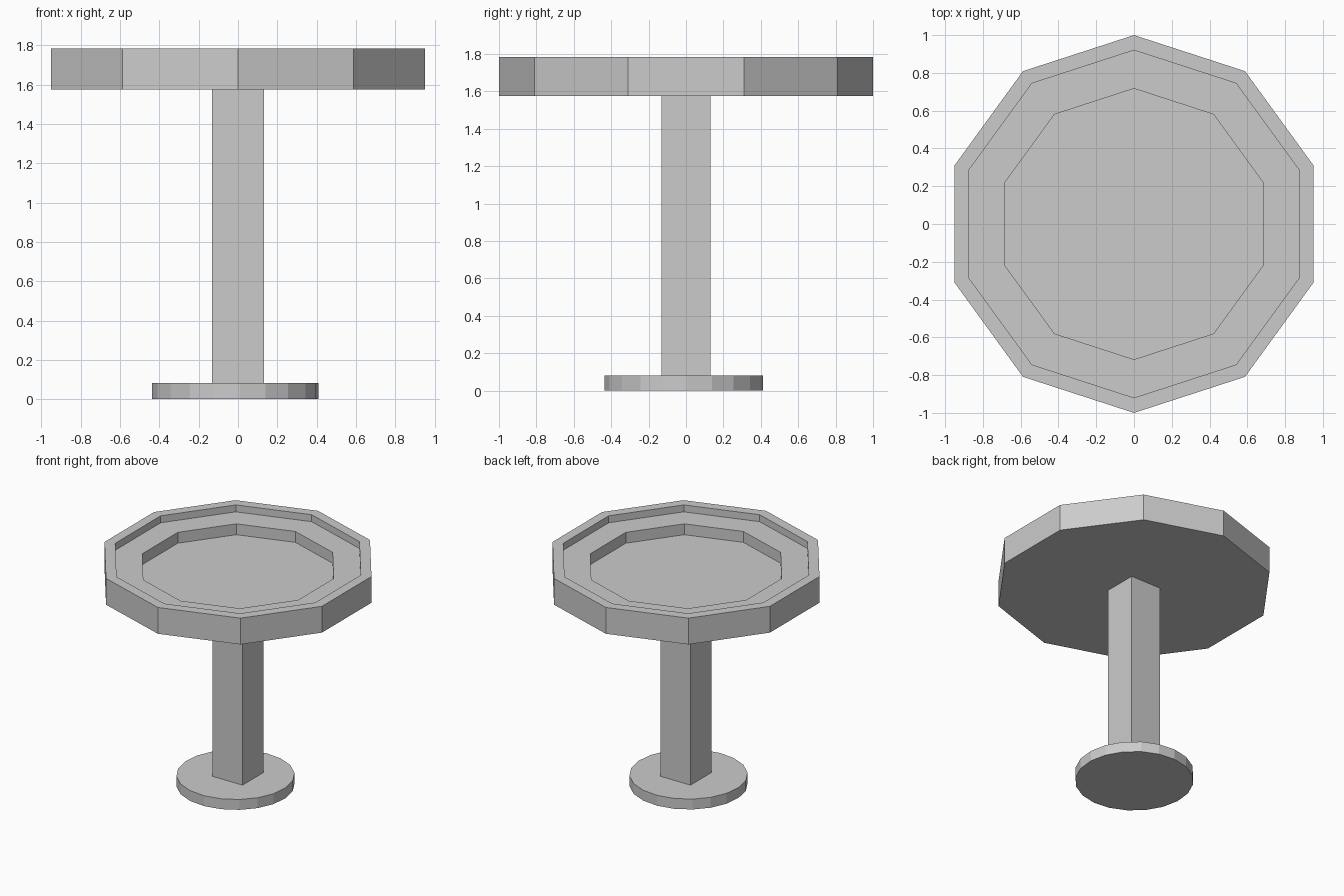
import bpy, bmesh
from math import sin, cos, pi, radians

if "Cube" in bpy.data.objects:
    bpy.data.objects.remove(bpy.data.objects["Cube"])


def make_object(name, bm):
    bmesh.ops.recalc_face_normals(bm, faces=bm.faces)
    mesh = bpy.data.meshes.new(name)
    bm.to_mesh(mesh)
    bm.free()
    obj = bpy.data.objects.new(name, mesh)
    bpy.context.collection.objects.link(obj)
    return obj


def lathe(name, profile, sides, start=0.0, centre=(0.0, 0.0)):
    """Join polygon rings (radius, z) into a closed, flat-faced solid."""
    bm = bmesh.new()
    rings = []
    for r, z in profile:
        rings.append([bm.verts.new((centre[0] + r * cos(start + 2 * pi * i / sides),
                                    centre[1] + r * sin(start + 2 * pi * i / sides), z))
                      for i in range(sides)])
    for a, b in zip(rings, rings[1:]):
        for i in range(sides):
            j = (i + 1) % sides
            bm.faces.new((a[i], a[j], b[j], b[i]))
    bm.faces.new(rings[0])
    bm.faces.new(rings[-1])
    return make_object(name, bm)


# Ten-sided basin with a stepped recess
lathe("basin", [(1.0, 1.575), (1.0, 1.783), (0.92, 1.783),
                (0.92, 1.728), (0.717, 1.728), (0.717, 1.642)], 10, pi / 2)

# Square column
lathe("column", [(0.132 * 2 ** 0.5, 0.08), (0.132 * 2 ** 0.5, 1.575)], 4, pi / 4)

# Round foot, slightly off centre
lathe("foot", [(0.424, 0.0), (0.424, 0.082)], 20, radians(3), (-0.013, -0.013))
